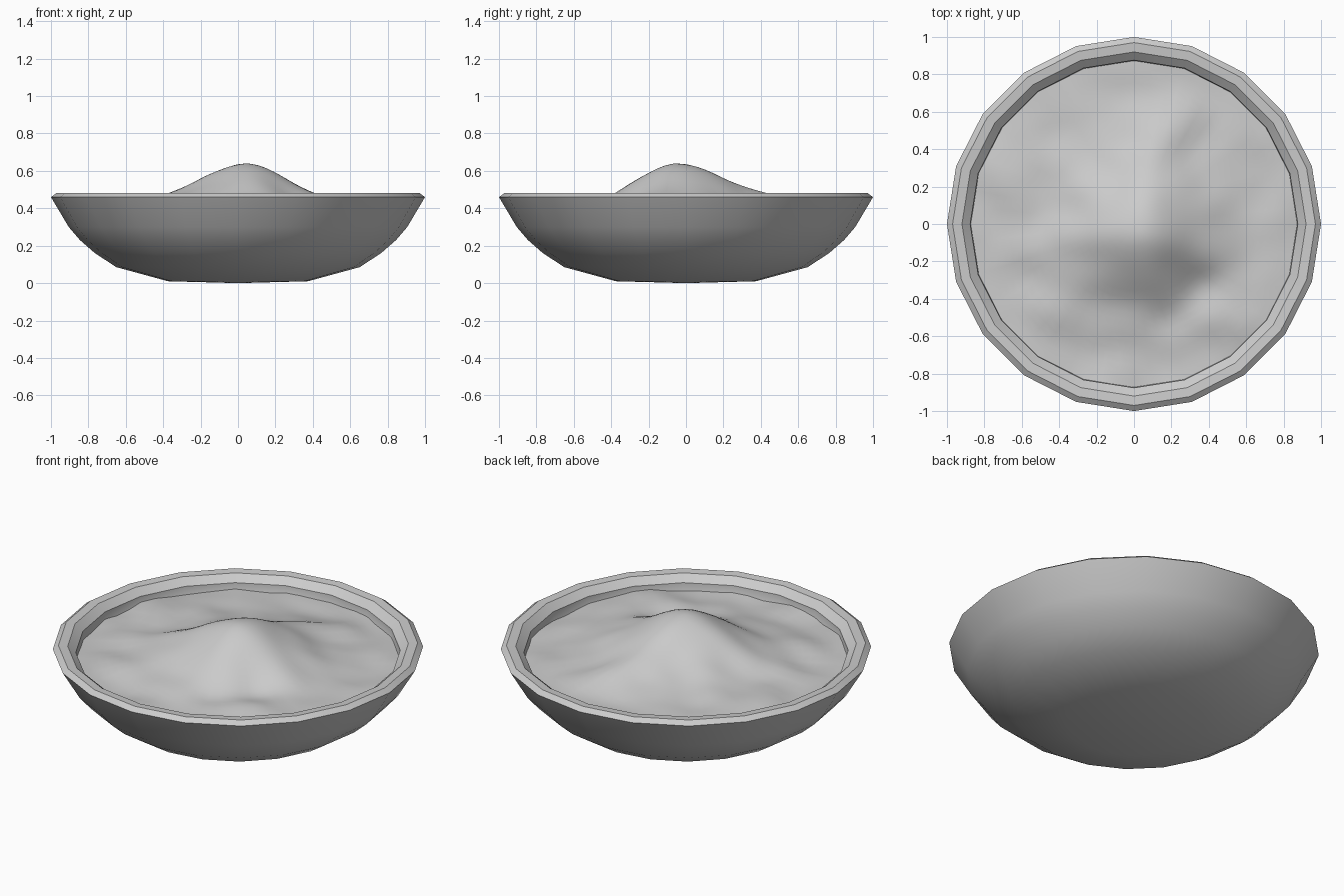
import bpy, bmesh, math
from math import sin, cos, pi, exp, hypot
from mathutils import Vector, noise

if "Cube" in bpy.data.objects:
    bpy.data.objects.remove(bpy.data.objects["Cube"])

SIDES = 20


def finish(bm, name, angle):
    bmesh.ops.recalc_face_normals(bm, faces=bm.faces)
    me = bpy.data.meshes.new(name)
    bm.to_mesh(me)
    bm.free()
    ob = bpy.data.objects.new(name, me)
    bpy.context.collection.objects.link(ob)
    bpy.ops.object.select_all(action='DESELECT')
    ob.select_set(True)
    bpy.context.view_layer.objects.active = ob
    bpy.ops.object.shade_smooth_by_angle(angle=math.radians(angle))
    return ob


def ring(bm, r, z, n):
    return [bm.verts.new((r * cos(2 * pi * i / n), r * sin(2 * pi * i / n), z)) for i in range(n)]


def bridge(bm, a, b):
    n = len(a)
    for i in range(n):
        bm.faces.new((a[i], a[(i + 1) % n], b[(i + 1) % n], b[i]))


def fan(bm, z, loop):
    c = bm.verts.new((0, 0, z))
    for i in range(len(loop)):
        bm.faces.new((c, loop[i], loop[(i + 1) % len(loop)]))


# Bowl: lathed closed profile, outside then over the rim and down the inside
profile = [(0.375, 0.01), (0.65, 0.085), (0.765, 0.16), (0.845, 0.23),
           (0.905, 0.30), (1.0, 0.46), (0.97, 0.482), (0.92, 0.478), (0.876, 0.44),
           (0.872, 0.38), (0.82, 0.29), (0.72, 0.20), (0.58, 0.12), (0.34, 0.06)]
bm = bmesh.new()
rings = [ring(bm, r, z, SIDES) for r, z in profile]
for a, b in zip(rings, rings[1:]):
    bridge(bm, a, b)
fan(bm, 0.0, rings[0])
fan(bm, 0.055, rings[-1])
finish(bm, "bowl", 32)


# Heaped filling: flat-topped mound, steeper in front, with ridges, gullies and lumps
def bump(x, y, cx, cy, sx, sy, turn=0.0):
    u, v = x - cx, y - cy
    c, s = cos(turn), sin(turn)
    return exp(-((u * c + v * s) / sx) ** 2 - ((v * c - u * s) / sy) ** 2)


def height(x, y):
    dx, dy = x - 0.045, y + 0.06
    r = hypot(dx, dy * (1.15 if dy < 0 else 0.95))
    z = 0.395 + 0.238 * exp(-(r / 0.36) ** 1.9)
    z += 0.035 * bump(x, y, 0.15, 0.42, 0.32, 0.15, 1.35)    # back ridge
    z += 0.025 * bump(x, y, -0.38, -0.10, 0.30, 0.12, 0.2)   # left ridge
    z -= 0.04 * bump(x, y, 0.33, -0.34, 0.17, 0.12, -0.6)    # front gully
    z += 0.025 * bump(x, y, 0.55, -0.50, 0.2, 0.12, -0.5)    # front right lump
    z += 0.025 * bump(x, y, -0.45, -0.45, 0.2, 0.12, 0.6)    # front left lump
    z += 0.02 * bump(x, y, -0.6, 0.25, 0.2, 0.2)             # back left lump
    fade = min(1.0, r / 0.4)
    return z + 0.022 * fade * noise.noise(Vector((x * 5, y * 5, 3.1)))


bm = bmesh.new()
N, STEPS, R = 60, 22, 0.874
prev = None
for k in range(1, STEPS + 1):
    cur = ring(bm, R * k / STEPS, 0, N)
    for i, v in enumerate(cur):
        # follow the straight sides of the bowl
        a = (2 * pi * i / N) % (2 * pi / SIDES) - pi / SIDES
        f = cos(pi / SIDES) / cos(a)
        v.co.x *= f
        v.co.y *= f
        v.co.z = height(v.co.x, v.co.y)
    if prev:
        bridge(bm, prev, cur)
    else:
        fan(bm, height(0, 0), cur)
    prev = cur
filling = finish(bm, "filling", 60)
if sum(p.normal.z for p in filling.data.polygons) < 0:
    filling.data.flip_normals()
